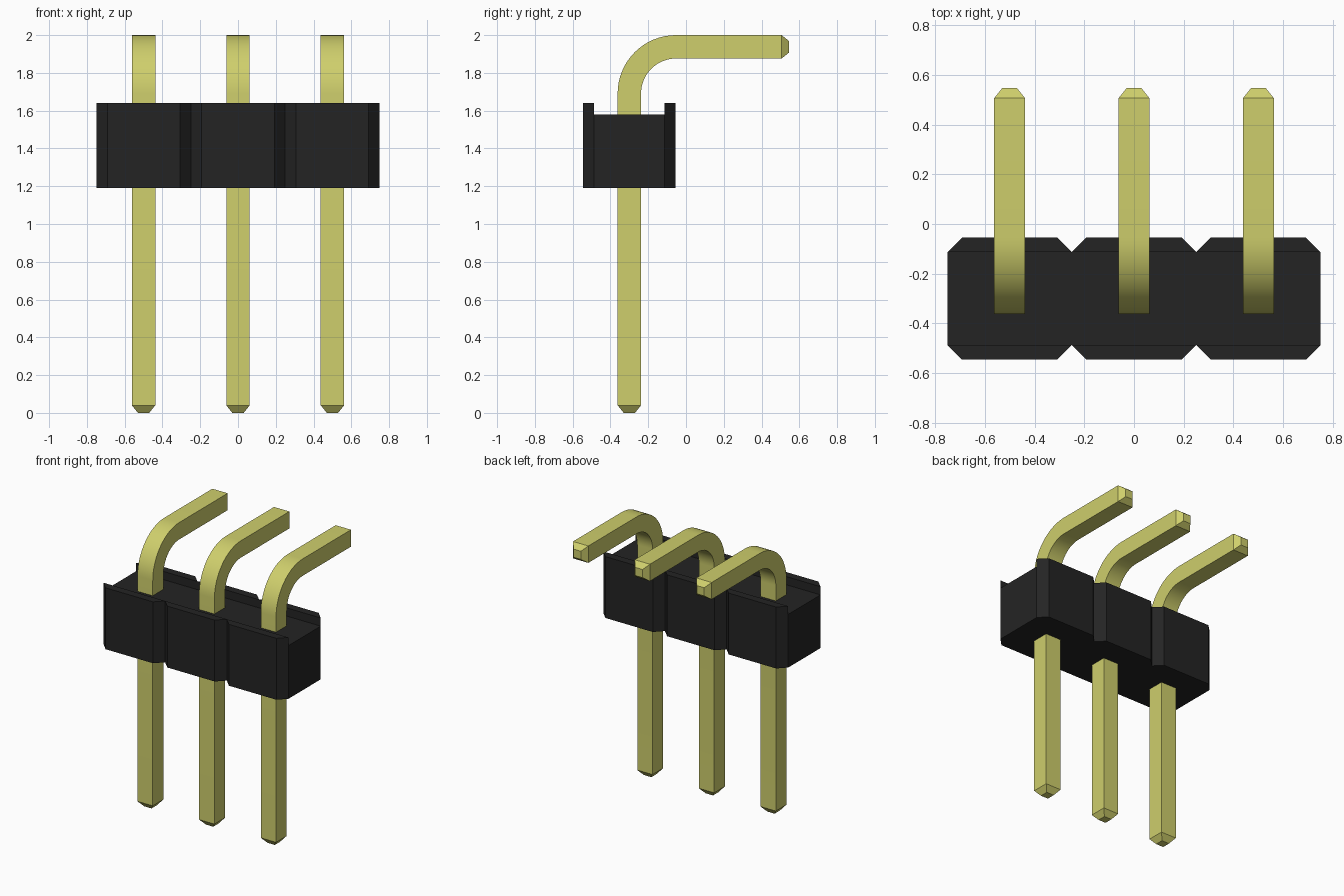
import bpy, bmesh, math
from mathutils import Vector

cube = bpy.data.objects.get("Cube")
if cube:
    bpy.data.objects.remove(cube, do_unlink=True)

PITCH = 0.5
CELLS = [-PITCH, 0.0, PITCH]
CENTRE_Y = -0.30


def make_material(name, colour):
    mat = bpy.data.materials.new(name)
    mat.use_nodes = True
    mat.diffuse_color = colour
    mat.node_tree.nodes["Principled BSDF"].inputs["Base Color"].default_value = colour
    return mat


def make_object(name, bm, mat):
    bmesh.ops.recalc_face_normals(bm, faces=bm.faces)
    mesh = bpy.data.meshes.new(name)
    bm.to_mesh(mesh)
    bm.free()
    mesh.materials.append(mat)
    obj = bpy.data.objects.new(name, mesh)
    bpy.context.collection.objects.link(obj)
    return obj


black = make_material("black plastic", (0.0175, 0.0175, 0.0175, 1))
gold = make_material("pale gold metal", (0.62, 0.62, 0.15, 1))


# Housing: a central strip with a chamfered block on each side of every cell
def build_housing():
    bottom, floor, top = 1.19, 1.58, 1.64
    half_strip, half_depth, chamfer = 0.187, 0.245, 0.058
    bm = bmesh.new()
    edges_x = [CELLS[0] - PITCH / 2] + [x + PITCH / 2 for x in CELLS]
    rows = {s: [bm.verts.new((x, CENTRE_Y + s * half_strip, bottom)) for x in edges_x]
            for s in (-1, 1)}
    bm.faces.new(rows[-1] + rows[1][::-1])
    for s, row in rows.items():
        for a, b in zip(row, row[1:]):
            y = CENTRE_Y + s * half_depth
            c = bm.verts.new((b.co.x - chamfer, y, bottom))
            d = bm.verts.new((a.co.x + chamfer, y, bottom))
            bm.faces.new([a, b, c, d] if s > 0 else [d, c, b, a])

    # Raise the whole outline to the channel floor
    result = bmesh.ops.extrude_face_region(bm, geom=bm.faces[:], use_keep_orig=True)
    bmesh.ops.translate(bm, vec=(0, 0, floor - bottom),
                        verts=[g for g in result["geom"] if isinstance(g, bmesh.types.BMVert)])

    # Raise the outer blocks into the rims beside the channel
    rims = [f for f in bm.faces
            if all(abs(v.co.z - floor) < 1e-4 for v in f.verts) and len(f.verts) == 4]
    raised = bmesh.ops.extrude_discrete_faces(bm, faces=rims)["faces"]
    for v in {v for f in raised for v in f.verts}:
        v.co.z = top
    return make_object("housing", bm, black)


# Pin: square section swept up, round a quarter bend and backwards
def build_pin(name, x):
    half, tip_half, tip = 0.062, 0.03, 0.04
    radius, steps = 0.247, 16
    bend_z = 2.0 - half - radius
    bend_y = CENTRE_Y + radius
    end_y = 0.546

    # Stations: y, z, heading angle, half width
    path = [(CENTRE_Y, 0, 0, tip_half), (CENTRE_Y, tip, 0, half)]
    for i in range(steps + 1):
        a = math.pi / 2 * i / steps
        path.append((bend_y - radius * math.cos(a), bend_z + radius * math.sin(a), a, half))
    arm_z = bend_z + radius
    path += [(end_y - tip, arm_z, math.pi / 2, half), (end_y, arm_z, math.pi / 2, tip_half)]

    bm = bmesh.new()
    rings = []
    for y, z, a, h in path:
        across = Vector((0, math.cos(a), -math.sin(a)))
        rings.append([bm.verts.new(Vector((x + u * h, y, z)) + across * v * h)
                      for u, v in ((-1, -1), (1, -1), (1, 1), (-1, 1))])
    for r, s in zip(rings, rings[1:]):
        for i in range(4):
            j = (i + 1) % 4
            bm.faces.new((r[i], r[j], s[j], s[i]))
    bm.faces.new(rings[0][::-1])
    bm.faces.new(rings[-1])
    return make_object(name, bm, gold)


build_housing()
pins = [build_pin(name, x) for name, x in zip(("right_pin", "middle_pin", "left_pin"), CELLS)]

# Smooth the bends and keep the square edges sharp
bpy.ops.object.select_all(action="DESELECT")
for pin in pins:
    pin.select_set(True)
bpy.context.view_layer.objects.active = pins[0]
bpy.ops.object.shade_smooth_by_angle(angle=math.radians(25))
